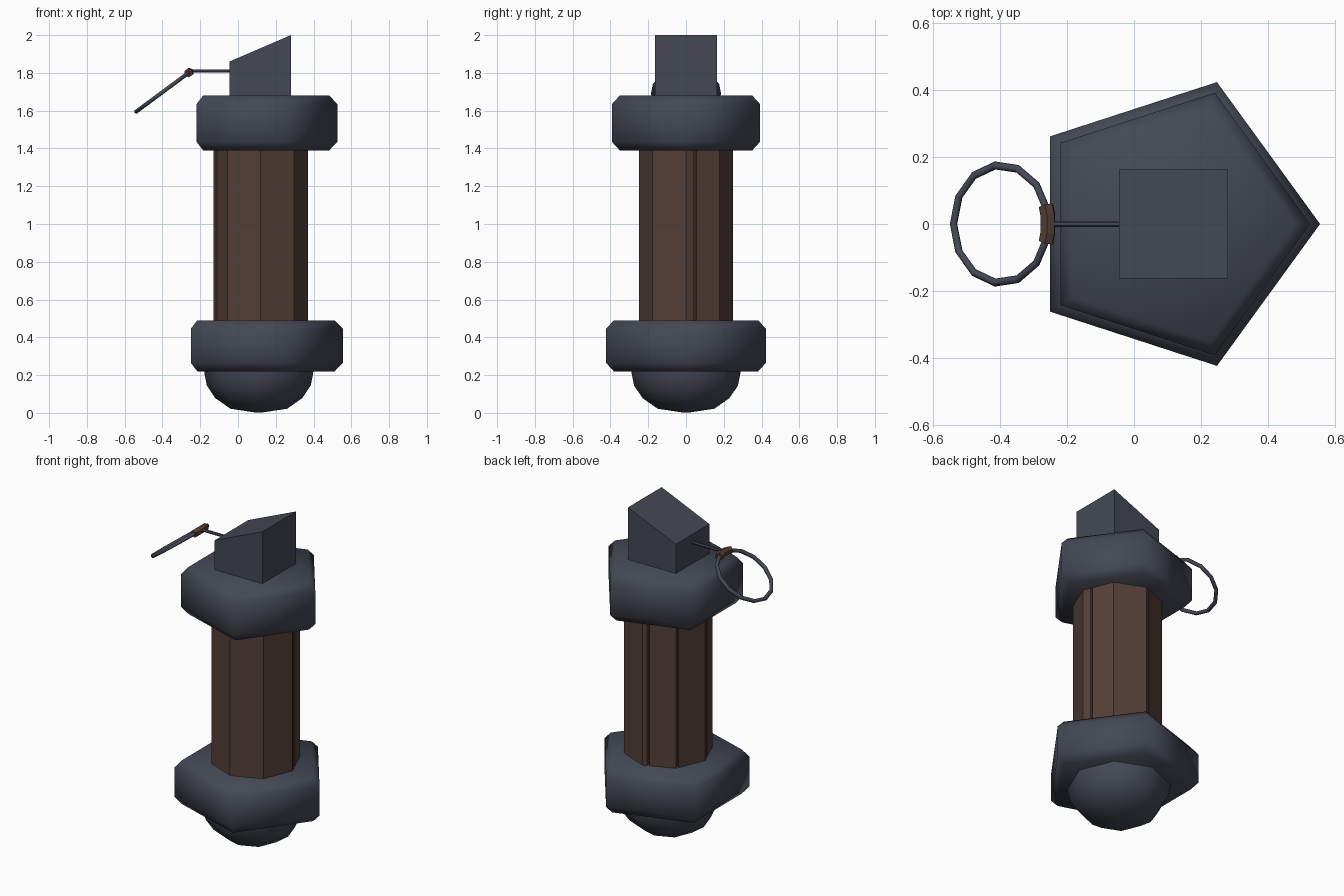
import bpy, bmesh, math
from mathutils import Vector

if "Cube" in bpy.data.objects:
    bpy.data.objects.remove(bpy.data.objects["Cube"])

CX = 0.113  # axis of the main stack


def material(name, rgb):
    m = bpy.data.materials.new(name)
    m.diffuse_color = (*rgb, 1)
    m.use_nodes = True
    m.node_tree.nodes["Principled BSDF"].inputs["Base Color"].default_value = m.diffuse_color
    return m


METAL = material("dark_slate", (0.058, 0.066, 0.088))
BROWN = material("dark_brown", (0.088, 0.05, 0.038))


def finish(name, bm, mat, smooth=None):
    bmesh.ops.recalc_face_normals(bm, faces=bm.faces)
    me = bpy.data.meshes.new(name)
    bm.to_mesh(me)
    bm.free()
    me.materials.append(mat)
    ob = bpy.data.objects.new(name, me)
    bpy.context.collection.objects.link(ob)
    if smooth:
        bpy.ops.object.select_all(action='DESELECT')
        ob.select_set(True)
        bpy.context.view_layer.objects.active = ob
        bpy.ops.object.shade_smooth_by_angle(angle=math.radians(smooth))
    return ob


def loft(name, loops, mat, smooth=None, closed=False):
    """Skin a list of point loops; cap the ends unless the loft is closed."""
    bm = bmesh.new()
    rows = [[bm.verts.new(p) for p in loop] for loop in loops]
    n = len(rows[0])
    pairs = list(zip(rows, rows[1:])) + ([(rows[-1], rows[0])] if closed else [])
    for a, b in pairs:
        for i in range(n):
            j = (i + 1) % n
            bm.faces.new((a[i], a[j], b[j], b[i]))
    if not closed:
        bm.faces.new(rows[0])
        bm.faces.new(rows[-1])
    return finish(name, bm, mat, smooth)


def ngon(n, r, z, cx=CX):
    return [(cx + r * math.cos(math.tau * i / n), r * math.sin(math.tau * i / n), z)
            for i in range(n)]


# Five-sided chamfered collars
def collar(name, r, z0, z1, cx):
    c, h = 0.043, 0.045
    prof = [(r - c, z0), (r, z0 + h), (r, z1 - h), (r - c, z1)]
    loft(name, [ngon(5, a, z, cx) for a, z in prof], METAL, 60)


collar("lower_collar", 0.445, 0.22, 0.49, 0.11)
collar("upper_collar", 0.412, 1.39, 1.68, 0.114)

# Rounded eight-sided base
dome = [(0.29, 0.25), (0.288, 0.21), (0.275, 0.145), (0.23, 0.078), (0.15, 0.022), (0.01, 0.001)]
loft("base_dome", [ngon(8, r, z, 0.11) for r, z in dome], METAL, 60)


# Eight-sided body with thin seams
def body_loop(z, R=0.25, seams=(12, 97, 137, 190)):
    pts = [(45 * i, 0) for i in range(8)]
    for s in seams:
        pts += [(s - 1.5, 0), (s - 1, 0.02), (s + 1, 0.02), (s + 1.5, 0)]
    loop = []
    for deg, depth in sorted(pts):
        local = math.radians(deg % 45 - 22.5)
        r = R * math.cos(math.pi / 8) / math.cos(local) - depth
        a = math.radians(deg)
        loop.append((0.12 + r * math.cos(a), r * math.sin(a), z))
    return loop


loft("body_tube", [body_loop(0.4), body_loop(1.5)], BROWN)

# Slanted block on top
w = 0.163
loft("slanted_head", [[(-0.045, y, 1.66), (0.28, y, 1.66), (0.28, y, 2.0), (-0.045, y, 1.86)]
                      for y in (-w, w)], METAL)


def tube_loop(p, u, v, r, n=6):
    return [p + r * (math.cos(math.tau * k / n) * u + math.sin(math.tau * k / n) * v)
            for k in range(n)]


X, Y, Z = Vector((1, 0, 0)), Vector((0, 1, 0)), Vector((0, 0, 1))

# Pin rod
loft("pin_rod", [tube_loop(Vector((x, 0, 1.81)), Y, Z, 0.009) for x in (-0.25, 0.0)], METAL)

# Tilted pull ring and its sleeve
centre = Vector((-0.397, 0, 1.7))
along = Vector((0.304, 0, 0.225)).normalized()
normal = along.cross(Y)


def ring_loop(deg, r):
    a = math.radians(deg)
    out = along * math.cos(a) + Y * math.sin(a)
    return tube_loop(centre + 0.176 * out, out, normal, r)


loft("pull_ring", [ring_loop(180 + 360 * i / 13, 0.012) for i in range(13)], METAL, 65, closed=True)
loft("ring_sleeve", [ring_loop(d, 0.024) for d in (-18, -8, 8, 18)], BROWN)
